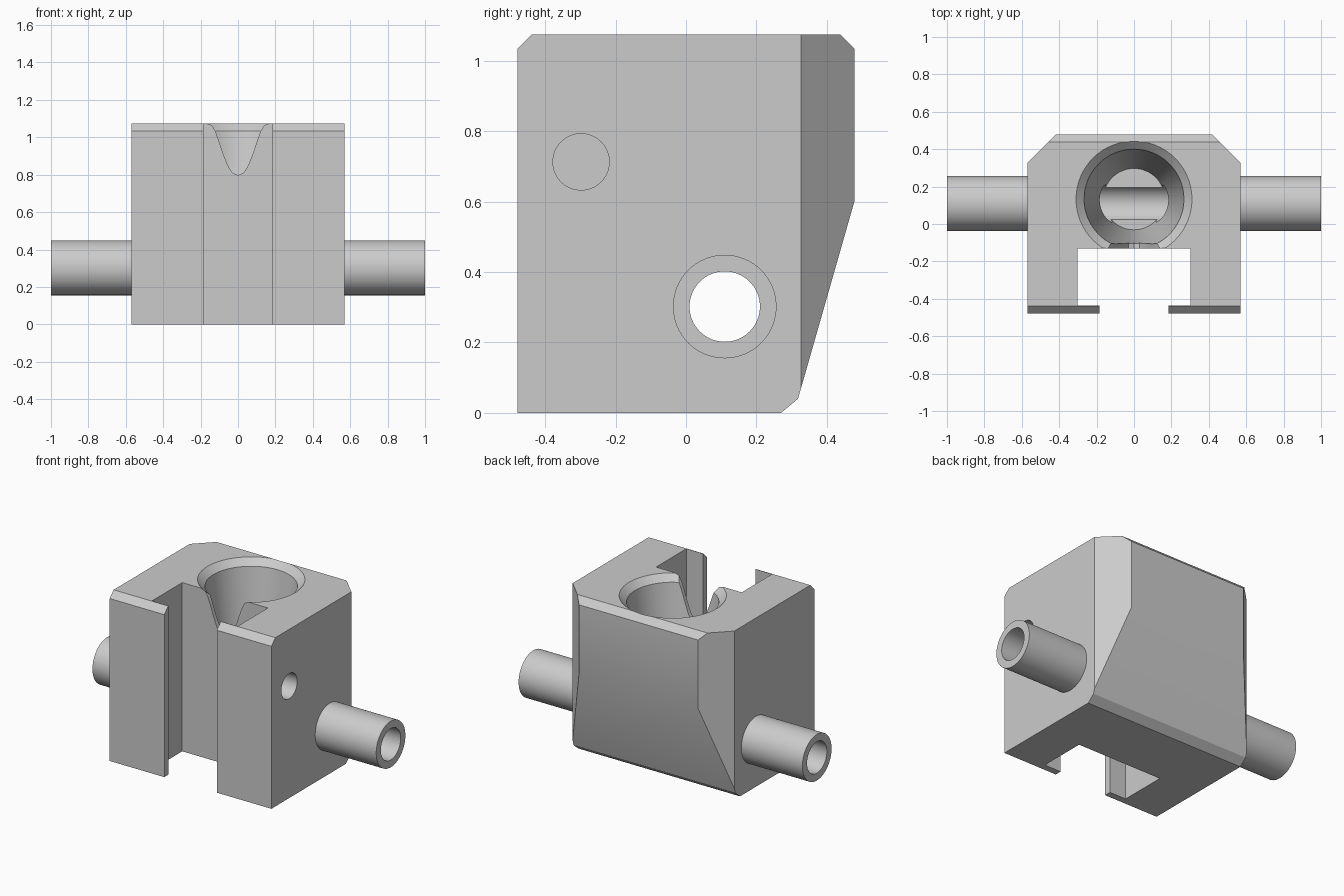
import bpy, bmesh, math
from mathutils import Vector

cube = bpy.data.objects.get("Cube")
if cube:
    bpy.data.objects.remove(cube, do_unlink=True)

grey = bpy.data.materials.new("plain_grey")
grey.use_nodes = True
COLOUR = (0.6, 0.6, 0.6, 1)
grey.diffuse_color = COLOUR
grey.node_tree.nodes["Principled BSDF"].inputs["Base Color"].default_value = COLOUR

HALF, DEPTH, HEIGHT, BEVEL = 0.57, 0.478, 1.075, 0.04
AXLE_Y, AXLE_Z = 0.11, 0.302
BORE_Y = 0.133


def finish(bm, name):
    bmesh.ops.recalc_face_normals(bm, faces=bm.faces)
    mesh = bpy.data.meshes.new(name)
    bm.to_mesh(mesh)
    bm.free()
    mesh.materials.append(grey)
    obj = bpy.data.objects.new(name, mesh)
    bpy.context.collection.objects.link(obj)
    return obj


def prism(name, points, axis, start, end):
    """Extrude a 2D outline along x, y or z."""
    place = {"x": lambda u, v, w: (w, u, v),
             "y": lambda u, v, w: (u, w, v),
             "z": lambda u, v, w: (u, v, w)}[axis]
    bm = bmesh.new()
    face = bm.faces.new([bm.verts.new(place(u, v, start)) for u, v in points])
    out = bmesh.ops.extrude_face_region(bm, geom=[face])
    verts = [g for g in out["geom"] if isinstance(g, bmesh.types.BMVert)]
    bmesh.ops.translate(bm, verts=verts, vec=Vector(place(0, 0, end - start)))
    return finish(bm, name)


def lathe(name, profile, axis, centre, closed=False, sides=64):
    """Revolve (radius, along) points around a z or x axis."""
    bm = bmesh.new()
    rings = []
    for r, w in profile:
        ring = []
        for i in range(sides):
            a = math.tau * i / sides
            p, q = r * math.cos(a), r * math.sin(a)
            co = Vector((p, q, w)) if axis == "z" else Vector((w, p, q))
            ring.append(bm.verts.new(co + Vector(centre)))
        rings.append(ring)
    pairs = list(zip(rings, rings[1:]))
    if closed:
        pairs.append((rings[-1], rings[0]))
    else:
        bm.faces.new(rings[0])
        bm.faces.new(rings[-1])
    for a, b in pairs:
        for i in range(sides):
            j = (i + 1) % sides
            bm.faces.new((a[i], a[j], b[j], b[i]))
    return finish(bm, name)


def rectangle(x, y0, y1):
    return [(-x, y0), (x, y0), (x, y1), (-x, y1)]


def combine(target, tool, operation="DIFFERENCE"):
    tool.hide_render = True
    mod = target.modifiers.new(tool.name, "BOOLEAN")
    mod.operation, mod.solver, mod.object = operation, "EXACT", tool
    bpy.context.view_layer.objects.active = target
    bpy.ops.object.modifier_apply(modifier=mod.name)
    bpy.data.objects.remove(tool, do_unlink=True)


def smooth(obj):
    bpy.ops.object.select_all(action="DESELECT")
    obj.select_set(True)
    bpy.context.view_layer.objects.active = obj
    bpy.ops.object.shade_smooth_by_angle(angle=math.radians(25))


# Block: side outline trimmed by the plan with its cut rear corners
D, H, B = DEPTH, HEIGHT, BEVEL
body = prism("body", [(-D, 0), (0.27, 0), (0.318, B), (D, 0.6), (D, H - B),
                      (D - B, H), (B - D, H), (-D, H - B)], "x", -HALF, HALF)
plan = prism("plan", [(-HALF, -1), (HALF, -1), (HALF, 0.327), (0.419, D),
                      (-0.419, D), (-HALF, 0.327)], "z", -1, 2)
combine(body, plan, "INTERSECT")

# T-shaped slot down the front
combine(body, prism("slot", rectangle(0.302, -0.435, -0.13), "z", -1, 2))
combine(body, prism("slot_mouth", rectangle(0.185, -1, -0.4), "z", -1, 2))

# Tapered socket with a chamfered rim
combine(body, lathe("socket", [(0.164, 0.25), (0.267, H - B), (0.31, H), (0.353, H + B)],
                    "z", (0, BORE_Y, 0)))

# Tapering notch between the socket and the slot
edge = [(0.18, H + 0.02), (0.17, H), (0.14, 1.065), (0.12, 1.03), (0.1, 0.975),
        (0.08, 0.915), (0.055, 0.85), (0.03, 0.81)]
outline = edge + [(0, 0.798)] + [(-x, z) for x, z in reversed(edge)]
combine(body, prism("notch", outline, "y", -0.2, 0))

# Axle bore across the block and a pin hole in the left wall
combine(body, lathe("axle_bore", [(0.1, -1), (0.1, 1)], "x", (0, AXLE_Y, AXLE_Z)))
combine(body, lathe("pin_hole", [(0.08, 0.2), (0.08, 1)], "x", (0, -0.298, 0.713)))
smooth(body)

# Hollow axle stubs
for side, label in ((1, "left"), (-1, "right")):
    stub = lathe(label + "_axle_stub",
                 [(0.1, side * HALF), (0.147, side * HALF), (0.147, side), (0.1, side)],
                 "x", (0, AXLE_Y, AXLE_Z), closed=True)
    smooth(stub)
